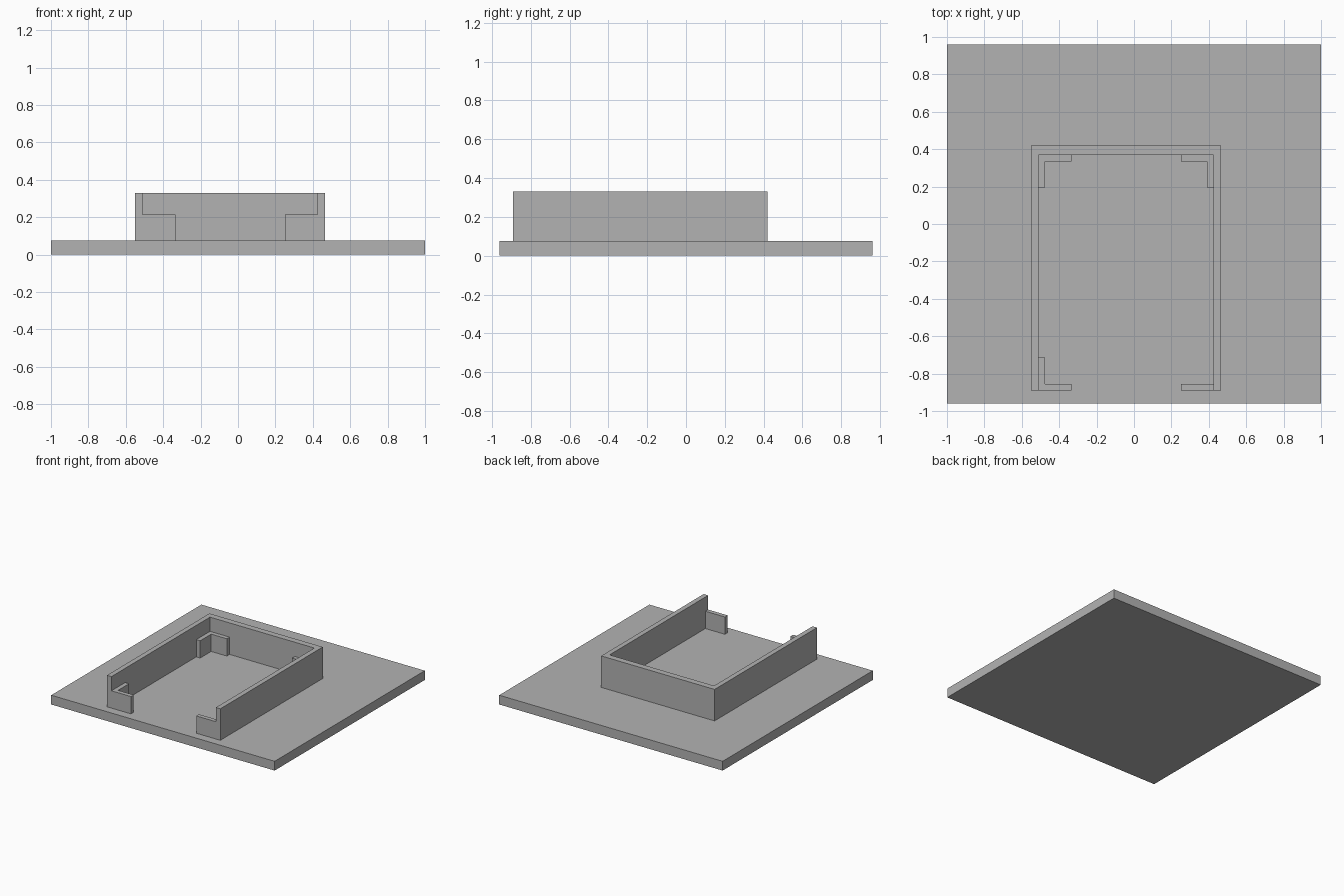
import bpy
import bmesh

cube = bpy.data.objects.get("Cube")
if cube:
    bpy.data.objects.remove(cube, do_unlink=True)

grey = bpy.data.materials.new("light grey")
grey.use_nodes = True
colour = (0.45, 0.45, 0.45, 1)
grey.diffuse_color = colour
grey.node_tree.nodes["Principled BSDF"].inputs["Base Color"].default_value = colour


def prism(name, outline, bottom, top):
    """Extrude a flat outline upwards into a closed solid."""
    bm = bmesh.new()
    face = bm.faces.new([bm.verts.new((x, y, bottom)) for x, y in outline])
    result = bmesh.ops.extrude_face_region(bm, geom=[face], use_keep_orig=True)
    raised = [v for v in result["geom"] if isinstance(v, bmesh.types.BMVert)]
    bmesh.ops.translate(bm, verts=raised, vec=(0, 0, top - bottom))
    bmesh.ops.recalc_face_normals(bm, faces=bm.faces)
    mesh = bpy.data.meshes.new(name)
    bm.to_mesh(mesh)
    bm.free()
    mesh.materials.append(grey)
    obj = bpy.data.objects.new(name, mesh)
    bpy.context.collection.objects.link(obj)
    return obj


DECK, WALL_TOP, CLIP_TOP = 0.075, 0.33, 0.215
LEFT, RIGHT, FRONT, BACK = 0.425, -0.51, -0.89, 0.37   # inside of the tray
WALL, THIN, REACH = 0.04, 0.035, 0.175

# Base plate
prism("base_plate", [(-1, -0.96), (1, -0.96), (1, 0.96), (-1, 0.96)], 0, DECK)

# Wall round three sides, open at the front
prism("surround_wall", [
    (RIGHT - WALL, FRONT), (RIGHT, FRONT), (RIGHT, BACK), (LEFT, BACK),
    (LEFT, FRONT), (LEFT + WALL, FRONT), (LEFT + WALL, BACK + 0.05),
    (RIGHT - WALL, BACK + 0.05)], DECK, WALL_TOP)


def corner_clip(name, x, y, dx, dy):
    """L-shaped clip whose arms run from a corner in directions dx and dy."""
    steps = [(0, 0), (REACH, 0), (REACH, THIN), (THIN, THIN), (THIN, REACH), (0, REACH)]
    prism(name, [(x + dx * u, y + dy * v) for u, v in steps], DECK, CLIP_TOP)


# Low clips in the corners
corner_clip("back_right_clip", RIGHT, BACK, 1, -1)
corner_clip("back_left_clip", LEFT, BACK, -1, -1)
corner_clip("front_right_clip", RIGHT, FRONT, 1, 1)

# The front left corner has only a straight stop
prism("front_left_stop", [
    (LEFT - REACH, FRONT), (LEFT, FRONT),
    (LEFT, FRONT + THIN), (LEFT - REACH, FRONT + THIN)], DECK, CLIP_TOP)
